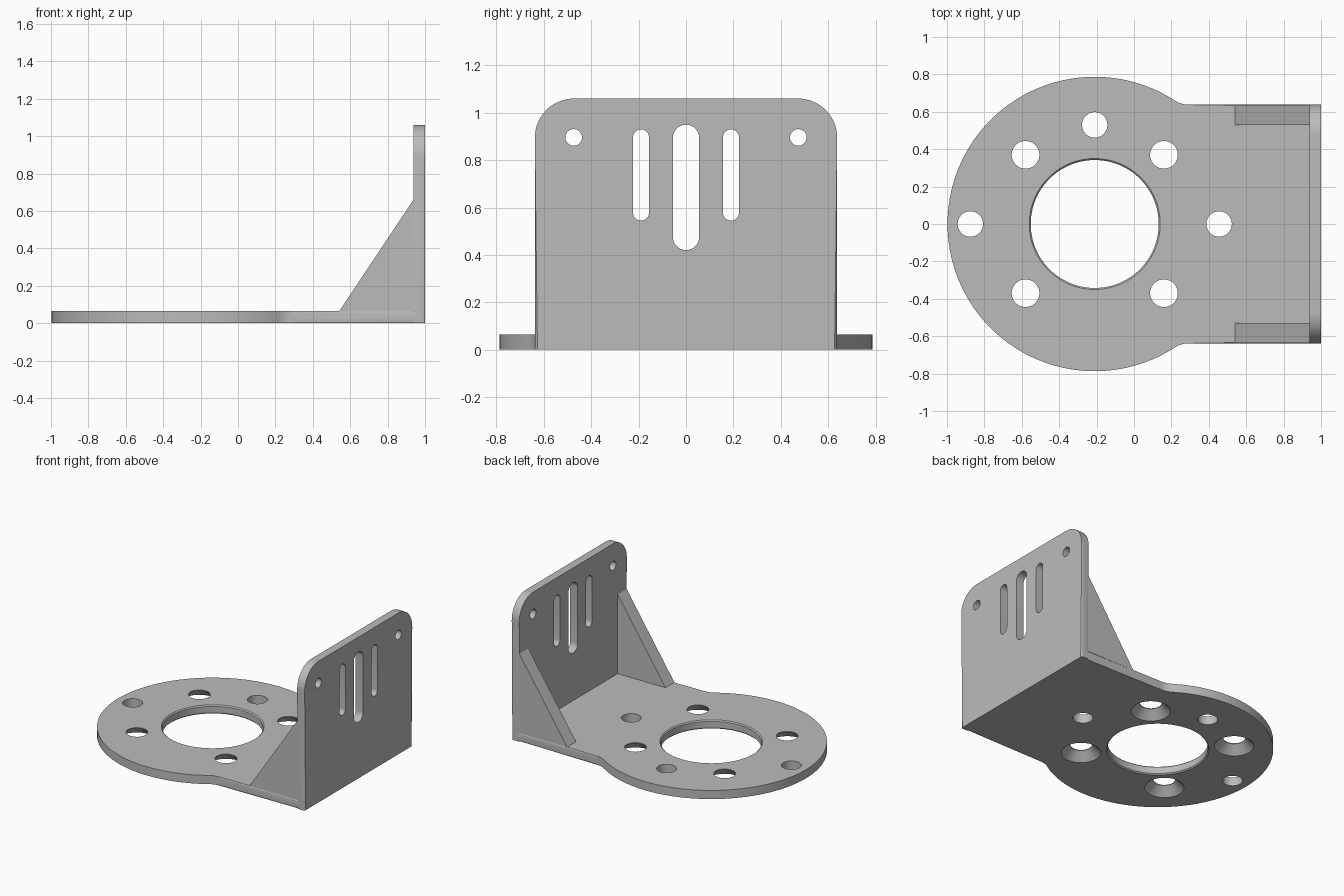
import bpy, bmesh
from math import pi, sin, cos, atan2, sqrt, radians
from mathutils import Vector

if "Cube" in bpy.data.objects:
    bpy.data.objects.remove(bpy.data.objects["Cube"], do_unlink=True)

GREY = (0.5, 0.5, 0.5, 1)
metal = bpy.data.materials.new("grey metal")
metal.use_nodes = True
metal.diffuse_color = GREY
metal.node_tree.nodes["Principled BSDF"].inputs["Base Color"].default_value = GREY

T = 0.065        # sheet thickness
HALF = 0.638     # half width of the wall and neck
HUB = -0.21      # x of the ring centre
RIM = 0.787      # ring radius


def arc(cx, cy, r, a0, a1, n):
    return [(cx + r * cos(a0 + (a1 - a0) * i / n),
             cy + r * sin(a0 + (a1 - a0) * i / n)) for i in range(n + 1)]


def add_prism(bm, outline, place, lo, hi):
    """Extrude a 2D outline between two depths; place(u, v, depth) -> xyz."""
    a, b = [[bm.verts.new(place(u, v, d)) for u, v in outline] for d in (lo, hi)]
    bm.faces.new(a[::-1])
    bm.faces.new(b)
    n = len(a)
    for i in range(n):
        j = (i + 1) % n
        bm.faces.new((a[i], a[j], b[j], b[i]))


def add_lathe(bm, x, y, profile, n=48):
    """Closed solid of revolution about a vertical axis from (radius, z) pairs."""
    rings = [[bm.verts.new((x + r * cos(2 * pi * i / n), y + r * sin(2 * pi * i / n), z))
              for i in range(n)] for r, z in profile]
    bm.faces.new(rings[0][::-1])
    bm.faces.new(rings[-1])
    for a, b in zip(rings, rings[1:]):
        for i in range(n):
            j = (i + 1) % n
            bm.faces.new((a[i], a[j], b[j], b[i]))


def soften(bm, rule, width=0.011):
    """Round every edge whose two end points satisfy the rule."""
    edges = [e for e in bm.edges if rule(e.verts[0].co, e.verts[1].co)]
    bmesh.ops.bevel(bm, geom=edges, offset=width, segments=3, profile=0.5,
                    affect='EDGES', clamp_overlap=True)


def finish(name, bm):
    bmesh.ops.recalc_face_normals(bm, faces=bm.faces)
    mesh = bpy.data.meshes.new(name)
    bm.to_mesh(mesh)
    bm.free()
    mesh.materials.append(metal)
    ob = bpy.data.objects.new(name, mesh)
    bpy.context.collection.objects.link(ob)
    return ob


def activate(ob):
    bpy.ops.object.select_all(action='DESELECT')
    ob.select_set(True)
    bpy.context.view_layer.objects.active = ob


def cut_and_smooth(ob, cutter=None):
    activate(ob)
    if cutter:
        cutter.hide_render = True
        mod = ob.modifiers.new("holes", 'BOOLEAN')
        mod.operation, mod.solver, mod.object = 'DIFFERENCE', 'EXACT', cutter
        bpy.ops.object.modifier_apply(modifier=mod.name)
        bpy.data.objects.remove(cutter, do_unlink=True)
        activate(ob)
    bpy.ops.object.shade_smooth_by_angle(angle=radians(35))


def flat(u, v, d):
    return (u, v, d)


def upright(u, v, d):
    return (d, u, v)


def sideways(u, v, d):
    return (u, d, v)


# Base plate: round ring blended by fillets into a straight neck
fillet = 0.14
fx = HUB + sqrt((RIM + fillet) ** 2 - (HALF + fillet) ** 2)
fy = HALF + fillet
meet = atan2(fy, fx - HUB)
INNER = 0.96
upper = [(INNER, HALF)] + arc(fx, fy, fillet, -pi / 2, meet - pi, 8)
ring = arc(HUB, 0, RIM, meet, 2 * pi - meet, 96)
outline = upper + ring[1:-1] + [(x, -y) for x, y in reversed(upper)]
bm = bmesh.new()
add_prism(bm, outline, flat, 0, T)
soften(bm, lambda a, b: abs(a.z - b.z) < 1e-5 and min(a.x, b.x) < INNER - 0.01)
plate = finish("base_plate", bm)

# Bore with eased rims, plain bolt holes and countersunk screw holes
bm = bmesh.new()
add_lathe(bm, HUB, 0, [(0.36, -0.01), (0.342, 0.008), (0.342, T - 0.008), (0.36, T + 0.01)], 96)
for x, y in ((HUB - 0.665, 0), (HUB + 0.665, 0), (HUB, 0.53)):
    add_lathe(bm, x, y, [(0.068, -0.1), (0.068, 0.2)])
for sx in (-1, 1):
    for sy in (-1, 1):
        add_lathe(bm, HUB + sx * 0.37, sy * 0.37,
                  [(0.145, -0.01), (0.074, T - 0.005), (0.074, 0.2)])
cut_and_smooth(plate, finish("plate_cutter", bm))

# Upright wall with rounded top corners
TOP, CORNER = 1.06, 0.165
right = arc(HALF - CORNER, TOP - CORNER, CORNER, 0, pi / 2, 16)
outline = [(HALF, 0)] + right + [(-y, z) for y, z in reversed(right)] + [(-HALF, 0)]
bm = bmesh.new()
add_prism(bm, outline, upright, 1 - 0.062, 1)
soften(bm, lambda a, b: abs(a.x - b.x) < 1e-5 and max(a.z, b.z) > 0.01)
wall = finish("upright_wall", bm)

# Wall slots and mounting holes
bm = bmesh.new()
for y, r, lo, hi in ((0, 0.055, 0.42, 0.95), (-0.19, 0.034, 0.545, 0.93), (0.19, 0.034, 0.545, 0.93)):
    slot = arc(y, hi - r, r, 0, pi, 14) + arc(y, lo + r, r, pi, 2 * pi, 14)
    add_prism(bm, slot, upright, 0.8, 1.2)
for y in (-0.474, 0.474):
    add_prism(bm, arc(y, 0.896, 0.035, 0, 2 * pi, 28)[:-1], upright, 0.8, 1.2)
cut_and_smooth(wall, finish("wall_cutter", bm))

# Triangular braces between plate and wall
for name, side in (("left_brace", 1), ("right_brace", -1)):
    triangle = [(0.54, T - 0.002), (0.942, T - 0.002), (0.942, 0.665)]
    bm = bmesh.new()
    add_prism(bm, triangle, sideways, side * 0.53, side * (HALF - 0.002))
    finish(name, bm)
